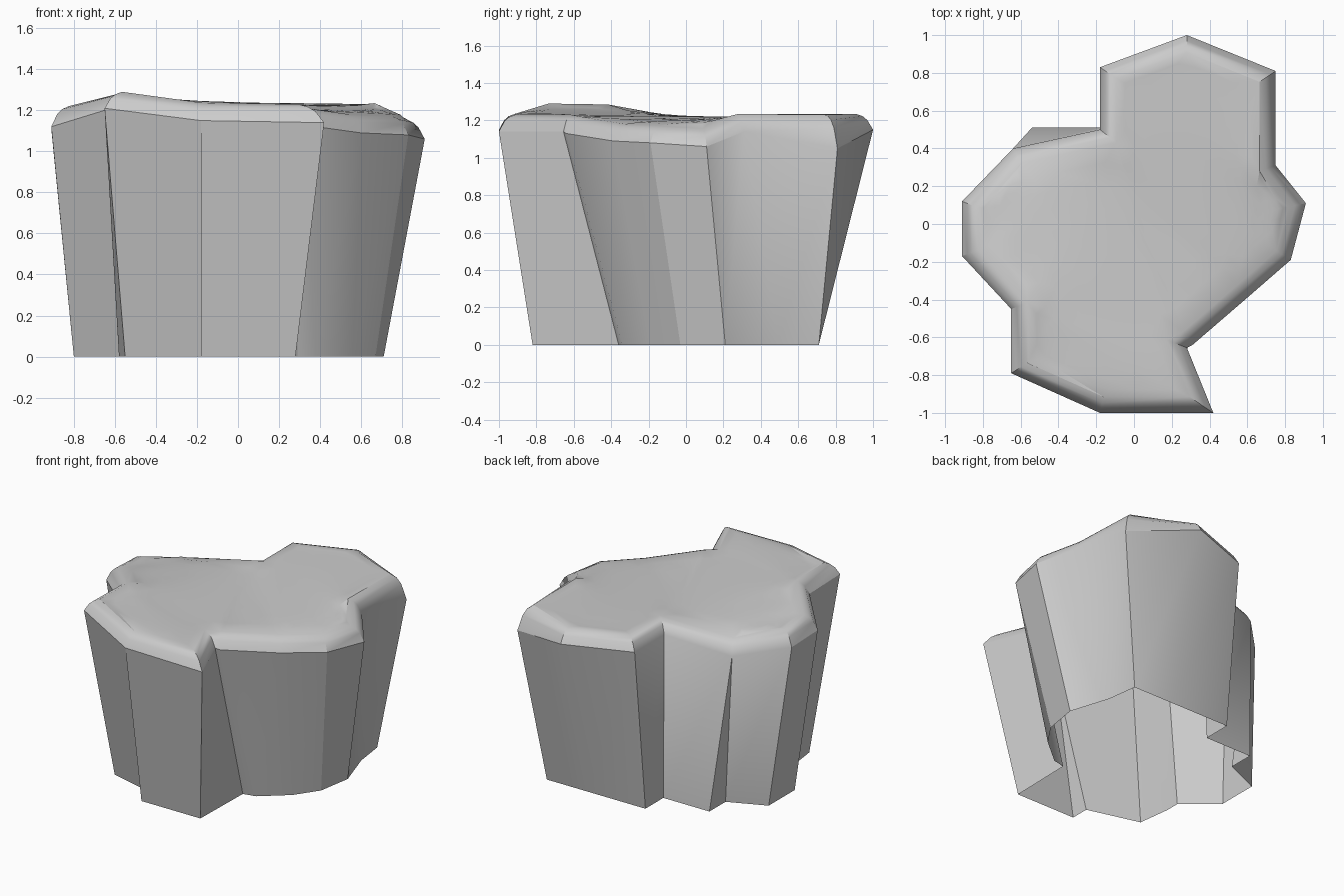
import bpy, bmesh
from mathutils import Vector

if "Cube" in bpy.data.objects:
    bpy.data.objects.remove(bpy.data.objects["Cube"])

# Rim outline: (x, y, edge height, rim rise, base point(s))
OUTLINE = [
    (-.18, -1.0, 1.15, .085, (-.18, -.69), (-.18, -.82)),
    (.42, -1.0, 1.14, .09, (.28, -.82)),
    (.28, -.655, 1.14, .09, (.29, -.36)),
    (.31, -.64, 1.13, .09, (.38, -.34)),
    (.60, -.39, 1.09, .09, (.56, -.19)),
    (.83, -.19, 1.08, .09, (.67, -.03)),
    (.91, .11, 1.06, .095, (.71, .21)),
    (.75, .31, 1.14, .095, (.62, .49)),
    (.75, .81, 1.05, .18, (.59, .71)),
    (.28, 1.0, 1.15, .085, (.28, .71)),
    (-.18, .83, 1.15, .085, (-.18, .71)),
    (-.18, .50, 1.15, .085, (-.18, .51)),
    (-.64, .40, 1.08, .09, (-.54, .51), (-.54, .33)),
    (-.91, .12, 1.11, .10, (-.80, .22)),
    (-.91, -.17, 1.12, .10, (-.80, -.07)),
    (-.65, -.45, 1.20, .085, (-.58, -.26), (-.58, -.36)),
    (-.65, -.79, 1.21, .08, (-.55, -.59)),
]
N = len(OUTLINE)
XY = [Vector(p[:2]) for p in OUTLINE]


def inset(i, dist):
    """Mitred inward offset of outline point i."""
    d1 = (XY[i] - XY[i - 1]).normalized()
    d2 = (XY[(i + 1) % N] - XY[i]).normalized()
    n1, n2 = Vector((-d1.y, d1.x)), Vector((-d2.y, d2.x))
    m = (n1 + n2).normalized()
    return XY[i] + m * dist / max(m.dot(n1), .55)


def ring(mesh, dist, rise):
    return [mesh.verts.new((*inset(i, dist), p[2] + p[3] * rise))
            for i, p in enumerate(OUTLINE)]


# Top: fill, subdivide inside the rim, relax the heights into a soft sag
cap = bmesh.new()
cap.faces.new(ring(cap, .085, 1))
bmesh.ops.triangulate(cap, faces=cap.faces[:], ngon_method='BEAUTY')
for _ in range(3):
    inner = [e for e in cap.edges if not e.is_boundary]
    bmesh.ops.subdivide_edges(cap, edges=inner, cuts=1)
    bmesh.ops.triangulate(cap, faces=cap.faces[:])
for _ in range(150):
    for v in cap.verts:
        if not v.is_boundary:
            v.co.z = sum(e.other_vert(v).co.z for e in v.link_edges) / len(v.link_edges)
cap_mesh = bpy.data.meshes.new("rock_block")
cap.to_mesh(cap_mesh)
cap.free()

bm = bmesh.new()
bm.from_mesh(cap_mesh)

# Rounded rim
rings = [ring(bm, *r) for r in ((0, 0), (.028, .6), (.052, .85), (.085, 1))]
for a, b in zip(rings, rings[1:]):
    for i in range(N):
        j = (i + 1) % N
        bm.faces.new((a[i], a[j], b[j], b[i]))

# Leaning side walls, open underneath, with steps where a point has two feet
feet = [[bm.verts.new((*q, 0)) for q in p[4:]] for p in OUTLINE]
top = rings[0]
for i in range(N):
    j = (i + 1) % N
    bm.faces.new((feet[i][-1], feet[j][0], top[j], top[i]))
    if len(feet[i]) == 2:
        bm.faces.new((feet[i][0], feet[i][1], top[i]))

# Weld the top to the rim
bmesh.ops.remove_doubles(bm, verts=bm.verts[:], dist=.0001)
bm.to_mesh(cap_mesh)
bm.free()
rock = bpy.data.objects.new("rock_block", cap_mesh)
bpy.context.collection.objects.link(rock)
bpy.context.view_layer.objects.active = rock
rock.select_set(True)
bpy.ops.object.shade_smooth_by_angle(angle=.52)
